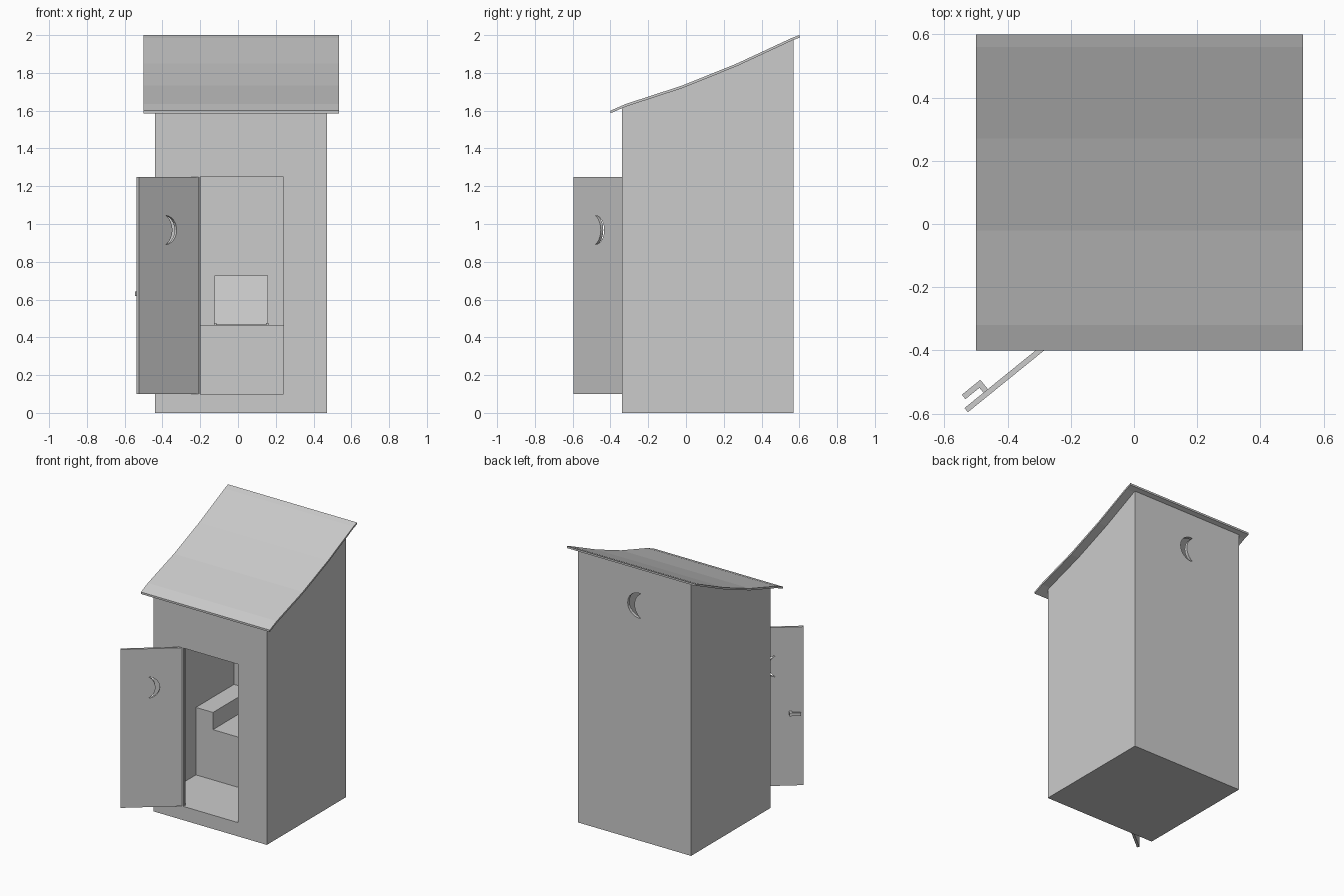
import bpy, bmesh, math
from mathutils import Matrix

if "Cube" in bpy.data.objects:
    bpy.data.objects.remove(bpy.data.objects["Cube"])


def prism(name, pts, axis, a, b):
    """Extrude a 2D profile along an axis: 'x' takes (y, z), 'y' takes (x, z), 'z' takes (x, y)."""
    put = {'x': lambda p, t: (t, p[0], p[1]),
           'y': lambda p, t: (p[0], t, p[1]),
           'z': lambda p, t: (p[0], p[1], t)}[axis]
    bm = bmesh.new()
    lo = [bm.verts.new(put(p, a)) for p in pts]
    hi = [bm.verts.new(put(p, b)) for p in pts]
    bm.faces.new(lo)
    bm.faces.new(hi)
    n = len(pts)
    for i in range(n):
        j = (i + 1) % n
        bm.faces.new((lo[i], lo[j], hi[j], hi[i]))
    bmesh.ops.recalc_face_normals(bm, faces=bm.faces)
    me = bpy.data.meshes.new(name)
    bm.to_mesh(me)
    bm.free()
    ob = bpy.data.objects.new(name, me)
    bpy.context.collection.objects.link(ob)
    return ob


def box(name, x0, x1, y0, y1, z0, z1):
    return prism(name, [(x0, y0), (x1, y0), (x1, y1), (x0, y1)], 'z', z0, z1)


def crescent(cx, cz, half, bulge, inner, n=12):
    """Moon outline with tips at cx; bulge and inner are the depths of the two arcs."""
    def arc(depth):
        r = (half * half + depth * depth) / (2 * abs(depth))
        s = math.copysign(1, depth)
        a = math.asin(min(1, half / r))
        if abs(depth) > half:
            a = math.pi - a
        return [(cx + depth - s * r + s * r * math.cos(t), cz + r * math.sin(t))
                for t in (-a + 2 * a * i / n for i in range(n + 1))]
    return arc(bulge) + arc(inner)[-2:0:-1]


def cut(ob, cutter):
    cutter.hide_render = True
    m = ob.modifiers.new("cut", 'BOOLEAN')
    m.operation, m.object, m.solver = 'DIFFERENCE', cutter, 'EXACT'
    bpy.context.view_layer.objects.active = ob
    bpy.ops.object.modifier_apply(modifier=m.name)
    bpy.data.objects.remove(cutter)


# Roof: bent sheet
top = [(-0.4, 1.6), (-0.32, 1.635), (-0.02, 1.733), (0.27, 1.85), (0.56, 1.985), (0.6, 2.0)]
T = 0.014
prism("roof", top + [(y, z - T) for y, z in reversed(top)], 'x', -0.5, 0.535)

# Walls: solid that follows the roof underside, then hollowed
under = [(-0.34, 1.613)] + [(y, z - 0.012) for y, z in top[1:5]] + [(0.57, 1.976)]
walls = prism("walls", [(-0.34, 0)] + under + [(0.57, 0)], 'x', -0.44, 0.47)
cut(walls, box("room_cutter", -0.415, 0.445, -0.315, 0.547, 0.1, 2.3))
cut(walls, box("doorway_cutter", -0.2, 0.24, -0.5, -0.25, 0.1, 1.25))
cut(walls, prism("vent_cutter", crescent(-0.035, 1.705, 0.09, 0.105, 0.05), 'y', 0.4, 0.7))

# Bench with raised arms, and its round hole
bench = prism("bench", [(-0.415, 0.1), (0.445, 0.1), (0.445, 0.59), (0.308, 0.59),
                        (0.308, 0.465), (-0.278, 0.465), (-0.278, 0.59), (-0.415, 0.59)],
              'y', 0.11, 0.547)
ring = [(0.018 + 0.11 * math.cos(k * math.pi / 12), 0.32 + 0.11 * math.sin(k * math.pi / 12))
        for k in range(24)]
cut(bench, prism("hole_cutter", ring, 'z', 0.15, 0.7))

# Raised seat lid with two hinges
prism("seat_lid", [(0.455, 0.467), (0.47, 0.467), (0.525, 0.725), (0.51, 0.728)], 'x', -0.125, 0.16)
for side, x in (("left", -0.12), ("right", 0.155)):
    box("lid_hinge_" + side, x - 0.006, x + 0.006, 0.445, 0.47, 0.463, 0.477)

# Door, built closed along +x from its hinge, then swung open
door = box("door", 0, 0.42, -0.017, 0, 0.1, 1.25)
cut(door, prism("moon_cutter", crescent(0.236, 0.968, 0.077, -0.074, -0.045), 'y', -0.1, 0.1))
handle = prism("door_handle", [(0.325, -0.012), (0.325, -0.055), (0.4, -0.055), (0.4, -0.037),
                               (0.343, -0.037), (0.343, -0.012)], 'z', 0.62, 0.642)
swing = Matrix.Translation((-0.199, -0.331, 0)) @ Matrix.Rotation(math.radians(-141), 4, 'Z')
for ob in (door, handle):
    ob.matrix_world = swing
